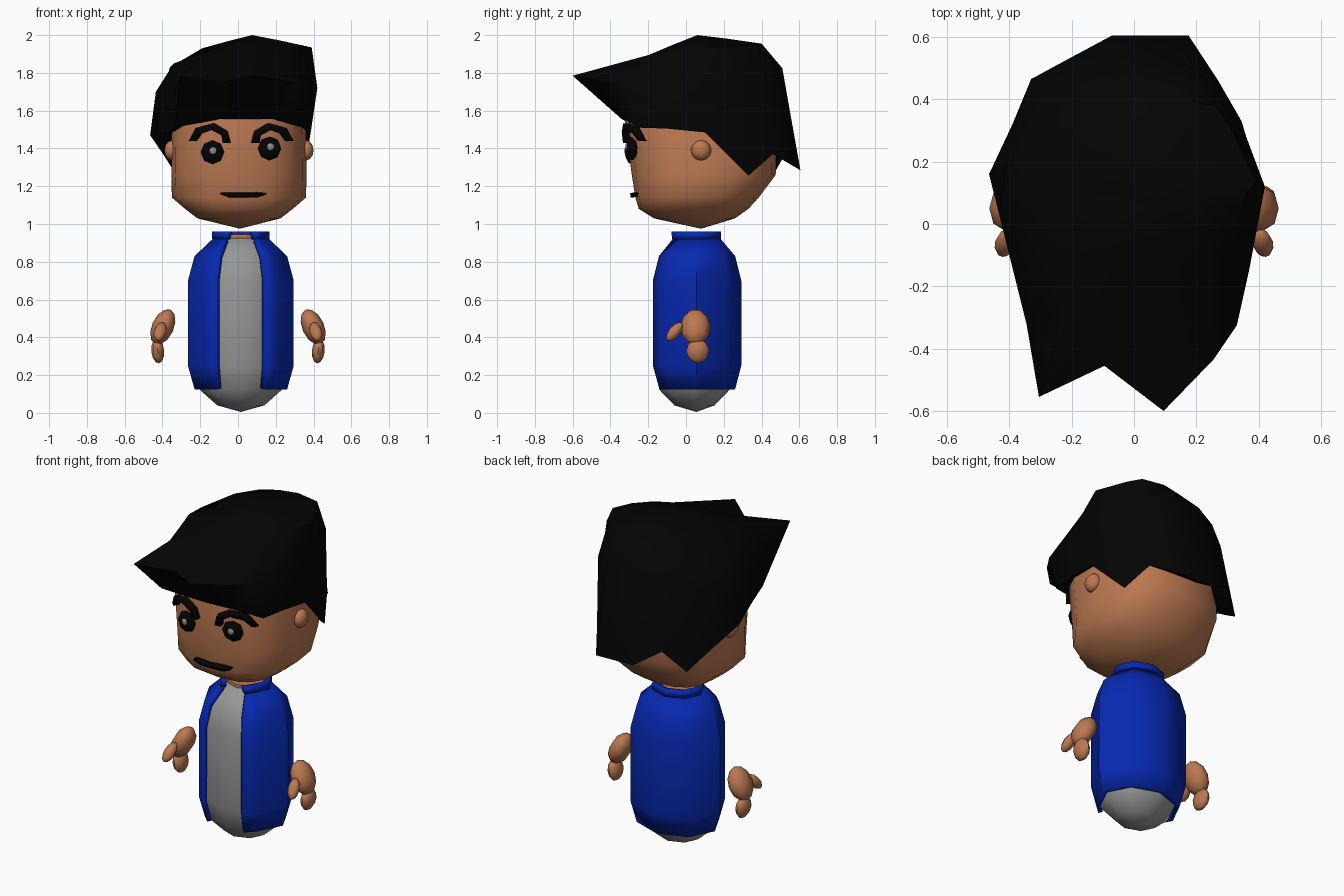
import bpy, bmesh, math
from mathutils import Matrix, Vector

if "Cube" in bpy.data.objects:
    bpy.data.objects.remove(bpy.data.objects["Cube"])


def material(name, rgb):
    m = bpy.data.materials.new(name)
    m.diffuse_color = (*rgb, 1)
    m.use_nodes = True
    m.node_tree.nodes["Principled BSDF"].inputs["Base Color"].default_value = m.diffuse_color
    return m


SKIN = material("skin", (0.5, 0.19, 0.083))
BLACK = material("black", (0.001, 0.001, 0.001))
BLUE = material("jacket blue", (0.002, 0.021, 0.43))
GREY = material("shirt grey", (0.31, 0.31, 0.31))
SHINE = material("eye highlight", (0.26, 0.26, 0.26))


def finish(bm, name, mat, thickness=0, offset=-1, angle=50):
    bmesh.ops.recalc_face_normals(bm, faces=bm.faces)
    me = bpy.data.meshes.new(name)
    bm.to_mesh(me)
    bm.free()
    me.materials.append(mat)
    ob = bpy.data.objects.new(name, me)
    bpy.context.collection.objects.link(ob)
    if thickness:
        mod = ob.modifiers.new("thickness", 'SOLIDIFY')
        mod.thickness, mod.offset = thickness, offset
    bpy.ops.object.select_all(action='DESELECT')
    bpy.context.view_layer.objects.active = ob
    ob.select_set(True)
    bpy.ops.object.shade_smooth_by_angle(angle=math.radians(angle))
    return ob


def loft(name, rings, mat, closed=True, bottom=None, top=None, **kw):
    """Skin rings of points together; optional end points close it with fans."""
    bm = bmesh.new()
    rows = [[bm.verts.new(p) for p in r] for r in rings]
    n = len(rows[0])
    spans = range(n if closed else n - 1)
    for a, b in zip(rows, rows[1:]):
        for i in spans:
            j = (i + 1) % n
            bm.faces.new((a[i], a[j], b[j], b[i]))
    for tip, row in ((bottom, rows[0]), (top, rows[-1])):
        if tip:
            v = bm.verts.new(tip)
            for i in spans:
                bm.faces.new((row[i], row[(i + 1) % n], v))
    return finish(bm, name, mat, **kw)


def power(v, e):
    return math.copysign(abs(v) ** e, v)


def oval(cx, cy, rx, ry, z, sides, n=2.0):
    """Horizontal ring, squarer for larger n, starting at the front."""
    out = []
    for i in range(sides):
        a = 2 * math.pi * i / sides - math.pi / 2
        out.append((cx + rx * power(math.cos(a), 2 / n),
                    cy + ry * power(math.sin(a), 2 / n), z))
    return out


def ball(name, centre, radii, mat, rot=(0, 0, 0), seg=8, rings=6):
    bm = bmesh.new()
    m = Matrix.Translation(centre)
    for axis, a in zip("XYZ", rot):
        m = m @ Matrix.Rotation(a, 4, axis)
    bmesh.ops.create_uvsphere(bm, u_segments=seg, v_segments=rings, radius=1,
                              matrix=m @ Matrix.Diagonal((*radii, 1)))
    return finish(bm, name, mat, angle=60)


# ---- Torso: shirt, open jacket, collar, neck
CX, CY, TN = 0.015, 0.055, 1.98
loft("shirt", [oval(CX, CY - 0.01, r, r * 0.855, z, 8, TN) for z, r in
               ((0.04, 0.125), (0.12, 0.215), (0.25, 0.258), (0.70, 0.258),
                (0.83, 0.22), (0.925, 0.12))],
     GREY, bottom=(CX, CY, 0.005), top=(CX, CY, 0.925))


def open_ring(z, rx, ry, gap):
    """Ring around the torso that leaves a gap at the front."""
    edge_y = CY - ry * (1 - (gap / rx) ** TN) ** (1 / TN) - 0.018
    pts = oval(CX, CY, rx, ry, z, 8, TN)[1:]
    return [(CX + gap, edge_y, z)] + pts + [(CX - gap, edge_y, z)]


loft("jacket", [open_ring(*r) for r in
                ((0.125, 0.245, 0.205, 0.12), (0.25, 0.28, 0.2375, 0.13),
                 (0.70, 0.28, 0.2375, 0.13), (0.83, 0.245, 0.205, 0.115),
                 (0.925, 0.145, 0.125, 0.08))],
     BLUE, closed=False, thickness=0.025)
loft("collar", [open_ring(0.92, 0.152, 0.13, 0.08), open_ring(0.96, 0.152, 0.13, 0.07)],
     BLUE, closed=False, thickness=0.03)
loft("neck", [oval(CX, CY, 0.11, 0.095, z, 8) for z in (0.86, 0.945)], SKIN,
     top=(CX, CY, 0.95))

# ---- Head: z, half width, front y, back y
HEAD = [(1.03, 0.22, -0.17, 0.26), (1.08, 0.285, -0.25, 0.33),
        (1.14, 0.355, -0.268, 0.385),
        (1.26, 0.358, -0.287, 0.475), (1.55, 0.355, -0.325, 0.48),
        (1.70, 0.31, -0.28, 0.38), (1.80, 0.20, -0.12, 0.28)]
HX, HN = 0.005, 2.5
loft("head", [oval(HX, (f + b) / 2, w, (b - f) / 2, z, 16, HN) for z, w, f, b in HEAD],
     SKIN, bottom=(0.01, 0.08, 0.975), top=(0, 0.1, 1.83))


def face_y(x, z):
    """Depth of the face surface at x, z."""
    for a, b in zip(HEAD, HEAD[1:]):
        if a[0] <= z <= b[0]:
            t = (z - a[0]) / (b[0] - a[0])
            w, f, k = (p + t * (q - p) for p, q in zip(a[1:], b[1:]))
            u = min(abs(x - HX) / w, 1)
            return (f + k) / 2 - (k - f) / 2 * (1 - u ** HN) ** (1 / HN)


def ribbon(name, upper, lower):
    """Thick strip on the face between two lines of x, z points."""
    loft(name, [[(x, face_y(x, z) - 0.008, z) for x, z in line]
                for line in (upper, lower)],
         BLACK, closed=False, thickness=0.035, offset=0, angle=30)


# ---- Face details
for label, x, z, s in (("left", -0.135, 1.38, -1), ("right", 0.167, 1.40, 1)):
    y = face_y(x, z)
    ball(label + "_eye", (x, y - 0.004, z), (0.063, 0.063, 0.03), BLACK,
         rot=(math.pi / 2, s * 0.2, 0))
    ball(label + "_eye_highlight", (x + 0.004, y - 0.031, z + 0.008),
         (0.02, 0.008, 0.02), SHINE)
    bx = x + 0.005 * s
    ribbon(label + "_eyebrow",
           [(bx + s * dx, 1.38 + dz) for dx, dz in
            ((-0.1, 0.05), (-0.083, 0.11), (-0.01, 0.153), (0.075, 0.13), (0.112, 0.06))],
           [(bx + s * dx, 1.38 + dz) for dx, dz in
            ((-0.06, 0.05), (-0.055, 0.09), (-0.005, 0.12), (0.055, 0.1), (0.085, 0.06))])
    ball(label + "_ear", (HX + s * 0.355, 0.08, 1.39), (0.04, 0.054, 0.054), SKIN)
ribbon("mouth", [(-0.095, 1.163), (-0.045, 1.166), (0.1, 1.166), (0.148, 1.163)],
       [(-0.09, 1.158), (-0.045, 1.142), (0.1, 1.142), (0.143, 1.158)])

# ---- Hair: ragged hem, widest line with fringe spikes, upper line
HEM = [(.08, -.34, 1.555), (.19, -.33, 1.555), (.345, -.25, 1.51), (.365, -.1, 1.505),
       (.385, .1, 1.485), (.345, .33, 1.255), (.27, .46, 1.37), (.175, .605, 1.285),
       (-.07, .605, 1.29), (-.21, .53, 1.38), (-.33, .465, 1.265), (-.39, .32, 1.36),
       (-.465, .16, 1.47), (-.37, -.1, 1.48), (-.335, -.25, 1.51), (-.1, -.34, 1.555)]
WIDE = [(.095, -.6, 1.785), (.255, -.435, 1.755), (.33, -.325, 1.74), (.37, -.145, 1.73),
        (.42, .12, 1.72), (.36, .28, 1.73), (.29, .42, 1.78), (.17, .51, 1.825),
        (-.03, .51, 1.82), (-.16, .47, 1.78), (-.28, .4, 1.72), (-.4, .24, 1.7),
        (-.435, .04, 1.7), (-.345, -.32, 1.68), (-.305, -.555, 1.78), (-.095, -.455, 1.75)]
UPPER = [(.06, -.22, 1.885), (.2, -.16, 1.905), (.25, -.05, 1.94), (.33, .05, 1.945),
         (.39, .14, 1.935), (.31, .31, 1.945), (.26, .38, 1.95), (.12, .4, 1.955),
         (0, .38, 1.95), (-.1, .34, 1.94), (-.19, .24, 1.93), (-.36, .17, 1.83),
         (-.34, .02, 1.85), (-.29, -.1, 1.865), (-.21, -.25, 1.87), (-.05, -.24, 1.875)]
CROWN = Vector((0.075, 0.06, 2.0))
inner = [Vector(p).lerp(CROWN, 0.55) + Vector((0, 0, 0.002)) for p in UPPER]
loft("hair", [HEM, WIDE, UPPER, inner], BLACK, bottom=(0, 0.1, 1.6), top=CROWN)

# ---- Hands
for label, s in (("left", -1), ("right", 1)):
    ball(label + "_palm", (s * 0.398, 0.05, 0.455), (0.058, 0.08, 0.1), SKIN,
         rot=(0, -s * 0.42, 0))
    ball(label + "_fingers", (s * 0.425, 0.062, 0.328), (0.034, 0.06, 0.066), SKIN,
         rot=(0, s * 0.1, 0))
    ball(label + "_thumb", (s * 0.412, -0.06, 0.43), (0.034, 0.03, 0.062), SKIN,
         rot=(-0.7, -s * 0.2, 0))
